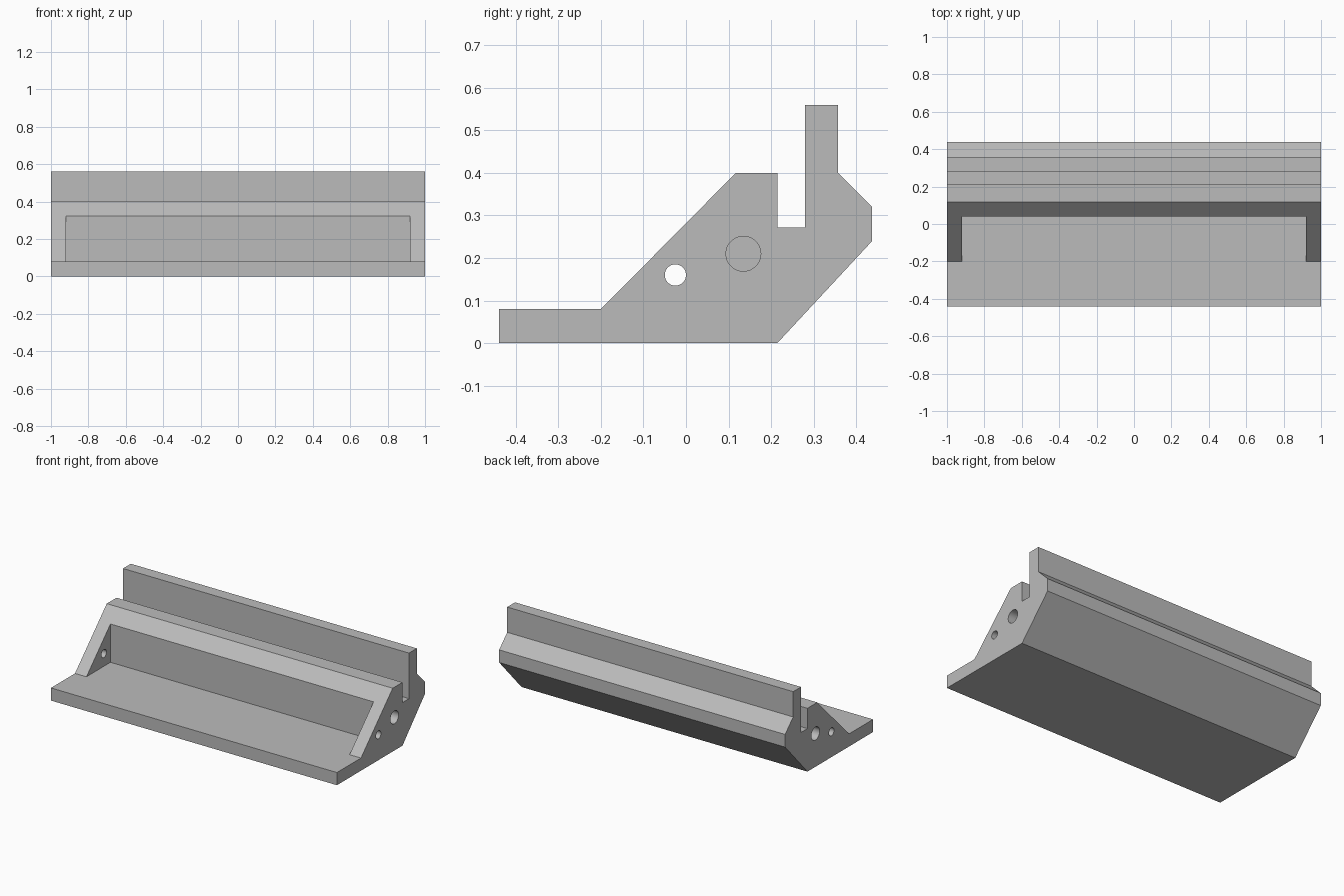
import bpy
import bmesh
import math

cube = bpy.data.objects.get("Cube")
if cube:
    bpy.data.objects.remove(cube, do_unlink=True)

grey = bpy.data.materials.new("plain grey")
grey.use_nodes = True
grey.diffuse_color = (0.5, 0.5, 0.5, 1)
grey.node_tree.nodes["Principled BSDF"].inputs["Base Color"].default_value = (0.5, 0.5, 0.5, 1)


def prism(name, profile, x0, x1):
    """Extrude a closed (y, z) outline from x0 to x1."""
    bm = bmesh.new()
    face = bm.faces.new([bm.verts.new((x0, y, z)) for y, z in profile])
    ext = bmesh.ops.extrude_face_region(bm, geom=[face])
    moved = [v for v in ext["geom"] if isinstance(v, bmesh.types.BMVert)]
    bmesh.ops.translate(bm, verts=moved, vec=(x1 - x0, 0, 0))
    bmesh.ops.recalc_face_normals(bm, faces=bm.faces)
    mesh = bpy.data.meshes.new(name)
    bm.to_mesh(mesh)
    bm.free()
    mesh.materials.append(grey)
    obj = bpy.data.objects.new(name, mesh)
    bpy.context.collection.objects.link(obj)
    return obj


def circle(y, z, radius, sides=48):
    return [(y + radius * math.cos(i * math.tau / sides),
             z + radius * math.sin(i * math.tau / sides)) for i in range(sides)]


def cut(target, cutter):
    cutter.hide_render = True
    mod = target.modifiers.new(cutter.name, "BOOLEAN")
    mod.operation = "DIFFERENCE"
    mod.solver = "EXACT"
    mod.object = cutter
    bpy.context.view_layer.objects.active = target
    bpy.ops.object.modifier_apply(modifier=mod.name)
    bpy.data.objects.remove(cutter, do_unlink=True)


# Body: front ledge, sloped face, top slot, upright rear lip, chamfered back
body = prism("slotted_body", [
    (-0.44, 0), (0.215, 0), (0.438, 0.24), (0.438, 0.32), (0.358, 0.4),
    (0.358, 0.56), (0.28, 0.56), (0.28, 0.272), (0.215, 0.272),
    (0.215, 0.4), (0.117, 0.4), (-0.2, 0.08), (-0.44, 0.08)], -1, 1)

# Pocket in the sloped face, leaving an end wall on each side
cut(body, prism("front_pocket", [
    (-0.2, 0.08), (0.04, 0.08), (0.04, 0.5), (-0.25, 0.5)], -0.92, 0.92))

# Small holes through the end walls and larger blind holes in both ends
for side in (-1, 1):
    cut(body, prism("small_hole", circle(-0.025, 0.16, 0.025), side * 0.85, side * 1.1))
    cut(body, prism("blind_hole", circle(0.135, 0.21, 0.041), side * 0.75, side * 1.1))

# Smooth hole walls, crisp edges elsewhere
bpy.ops.object.select_all(action="DESELECT")
body.select_set(True)
bpy.context.view_layer.objects.active = body
bpy.ops.object.shade_smooth_by_angle(angle=math.radians(30))
